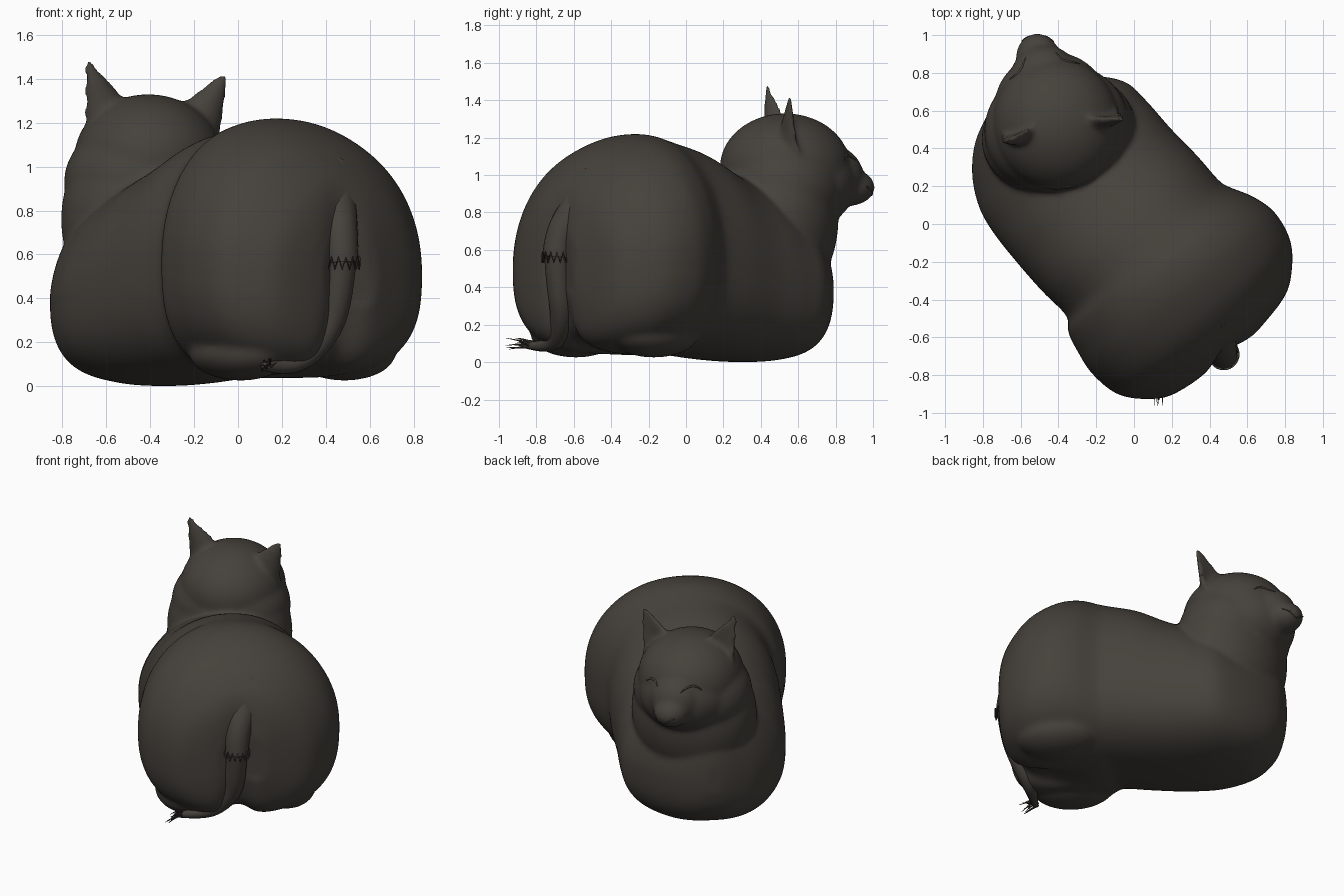
import bpy, bmesh, math, random
from mathutils import Vector
from mathutils.bvhtree import BVHTree

random.seed(4)
cube = bpy.data.objects.get("Cube")
if cube:
    bpy.data.objects.remove(cube)

fur = bpy.data.materials.new("dark_brown_grey")
fur.use_nodes = True
fur.diffuse_color = (0.06, 0.053, 0.044, 1)
fur.node_tree.nodes["Principled BSDF"].inputs["Base Color"].default_value = fur.diffuse_color

ALONG = Vector((-0.66, 0.75, 0)).normalized()    # rump to chest
ACROSS = Vector((ALONG.y, -ALONG.x, 0))
FACE = Vector((-0.22, 0.97, 0)).normalized()     # where the head looks
SIDE = Vector((FACE.y, -FACE.x, 0))
UP = Vector((0, 0, 1))


def add_object(name, data):
    obj = bpy.data.objects.new(name, data)
    bpy.context.collection.objects.link(obj)
    data.materials.append(fur)
    return obj


def clamp(value):
    return max(0, min(1, value))


def signed_power(value, power):
    return math.copysign(abs(value) ** power, value)


def bridge_rings(bm, rings):
    """Skin a list of vertex rings and cap both ends."""
    count = len(rings[0])
    faces = [bm.faces.new(rings[0]), bm.faces.new(rings[-1])]
    for low, high in zip(rings, rings[1:]):
        for i in range(count):
            j = (i + 1) % count
            faces.append(bm.faces.new((low[i], low[j], high[j], high[i])))
    bmesh.ops.recalc_face_normals(bm, faces=faces)


def spline_through(rows, steps):
    """Catmull-Rom interpolation of rows of numbers."""
    rows = [Vector(row) for row in rows]
    result = []
    for i in range(len(rows) - 1):
        a, b = rows[max(i - 1, 0)], rows[i]
        c, d = rows[i + 1], rows[min(i + 2, len(rows) - 1)]
        for s in range(steps):
            t = s / steps
            result.append(0.5 * (2 * b + (c - a) * t + (2 * a - 5 * b + 4 * c - d) * t ** 2
                                 + (3 * b - a - 3 * c + d) * t ** 3))
    return result + [rows[-1]]


def blob(bm, centre, radii, forward=FACE, right=SIDE):
    ball = bmesh.ops.create_icosphere(bm, subdivisions=5, radius=1)
    for vert in ball["verts"]:
        a, b, c = (k * r for k, r in zip(vert.co, radii))
        vert.co = Vector(centre) + forward * a + right * b + UP * c


def ear(bm, base, tip, inner, width):
    """Crescent sections tapering to a tip, hollow towards the face."""
    base, tip = Vector(base), Vector(tip)
    inner = Vector(inner).normalized()
    across = inner.cross(tip - base).normalized()
    steps, rings, half = 14, [], 8
    for s in range(steps + 1):
        t = s / steps
        w = width * (1 - t) + 0.016
        ring = []
        for i in range(2 * half):
            a = math.pi * i / half
            bulge = math.sin(a)
            depth = -0.85 * bulge if bulge > 0 else 0.3 * bulge * min(1, 3 * t) * (1 - t)
            ring.append(bm.verts.new(base.lerp(tip, t) + across * w * math.cos(a) + inner * w * depth))
        rings.append(ring)
    bridge_rings(bm, rings)


def tube(name, points, radius, radii=None, cyclic=False, kind="NURBS"):
    curve = bpy.data.curves.new(name, "CURVE")
    curve.dimensions = "3D"
    curve.bevel_depth = radius
    curve.bevel_resolution = 3
    curve.use_fill_caps = True
    spline = curve.splines.new(kind)
    spline.points.add(len(points) - 1)
    for i, p in enumerate(points):
        spline.points[i].co = (*p, 1)
        spline.points[i].radius = radii[i] if radii else 1
    spline.use_cyclic_u = cyclic
    if kind == "NURBS":
        spline.use_endpoint_u = True
        spline.order_u = 3
        spline.resolution_u = 8
    add_object(name, curve)


# Trunk sections from rump to chest: position, left, right, top, bottom
sections = [
    (-0.86, -0.12, 0.10, 0.68, 0.36), (-0.82, -0.42, 0.33, 0.86, 0.18),
    (-0.75, -0.55, 0.45, 0.99, 0.09), (-0.62, -0.66, 0.56, 1.12, 0.05),
    (-0.45, -0.69, 0.60, 1.20, 0.035), (-0.31, -0.67, 0.57, 1.22, 0.035),
    (-0.20, -0.64, 0.515, 1.20, 0.04), (-0.13, -0.59, 0.49, 1.18, 0.05),
    (0.05, -0.60, 0.49, 1.13, 0.03), (0.25, -0.60, 0.48, 1.03, 0.01),
    (0.45, -0.59, 0.48, 0.95, 0.0), (0.60, -0.56, 0.46, 0.90, 0.01),
    (0.75, -0.48, 0.34, 0.84, 0.04), (0.87, -0.36, 0.20, 0.77, 0.11),
    (0.94, -0.22, 0.08, 0.68, 0.21), (0.97, -0.12, -0.02, 0.52, 0.33),
]
bm = bmesh.new()
rings = []
for u, left, right, top, bottom in spline_through(sections, 5):
    middle = bottom + 0.45 * (top - bottom)
    rear = clamp((-0.3 - u) / 0.3)
    ring = []
    for i in range(72):
        a = math.tau * i / 72
        upper = math.sin(a) > 0
        power = 0.95 + 0.3 * clamp((u - 0.35) / 0.3) if upper else 0.75
        v = (left + right) / 2 + (right - left) / 2 * signed_power(math.cos(a), min(power, 0.95))
        z = middle + (top - middle if upper else middle - bottom) * signed_power(math.sin(a), power)
        # shallow cleft between the haunches, under the tail
        groove = math.exp(-((v + 0.09) / 0.09) ** 2) * rear
        u_in = u + 0.06 * groove * clamp((0.95 - z) / 0.4)
        z += 0.06 * groove * clamp((0.4 - z) / 0.2)
        ring.append(bm.verts.new(ALONG * u_in + ACROSS * v + UP * z))
    rings.append(ring)
bridge_rings(bm, rings)

# Hind feet
for v in (-0.38, 0.25):
    blob(bm, ALONG * -0.45 + ACROSS * v + UP * 0.15, (0.27, 0.20, 0.125), ALONG, ACROSS)

# Neck and head
for centre, radii in (
    ((-0.40, 0.48, 0.76), (0.33, 0.41, 0.46)),     # neck
    ((-0.41, 0.51, 0.93), (0.34, 0.385, 0.30)),    # ruff
    ((-0.41, 0.53, 1.04), (0.35, 0.335, 0.29)),    # skull
    ((-0.44, 0.63, 0.96), (0.28, 0.30, 0.25)),     # cheeks
    ((-0.475, 0.77, 0.99), (0.18, 0.18, 0.17)),    # bridge
    ((-0.505, 0.87, 0.935), (0.14, 0.12, 0.10)),   # muzzle
):
    blob(bm, centre, radii)

# Ears
ear(bm, (-0.56, 0.55, 1.12), (-0.69, 0.435, 1.485), (-0.4, 0.9, 0.2), 0.155)
ear(bm, (-0.24, 0.61, 1.12), (-0.055, 0.56, 1.425), (0.0, 0.98, 0.2), 0.155)

# Fuse everything into one soft skin
mesh = bpy.data.meshes.new("body")
bm.to_mesh(mesh)
bm.free()
body = add_object("body", mesh)
remesh = body.modifiers.new("fuse", "REMESH")
remesh.mode = "VOXEL"
remesh.voxel_size = 0.014
remesh.use_smooth_shade = True
soften = body.modifiers.new("soften", "SMOOTH")
soften.factor = 0.5
soften.iterations = 14

skin = BVHTree.FromObject(body, bpy.context.evaluated_depsgraph_get())


def on_face(side, z):
    """Point on the skin of the face at a sideways offset and height."""
    start = Vector((-0.41, 0.53, 0)) + SIDE * side + UP * z + FACE * 2
    hit = skin.ray_cast(start, -FACE)[0]
    return hit if hit else start - FACE * 1.7


# Closed eyelids and mouth line
for name, sign in (("right_eyelid", 1), ("left_eyelid", -1)):
    arc = []
    for i in range(9):
        t = i / 4 - 1
        arc.append(on_face(sign * 0.135 + t * 0.055, 1.11 - 0.03 * t * t))
    tube(name, arc, 0.007, [0.4 + 0.6 * math.sin(math.pi * i / 8) for i in range(9)])
tube("mouth", [on_face(s * 0.02, 0.89 + 0.012 * abs(s)) for s in range(-4, 5)], 0.005)

# Tail with a wider upper sleeve
tube("tail_root", [(0.42, -0.47, 0.98), (0.45, -0.58, 0.82), (0.47, -0.68, 0.68), (0.475, -0.69, 0.56)],
     0.08, [1.3, 1.2, 1.0, 0.97])
tail_path = [(0.475, -0.69, 0.60), (0.46, -0.68, 0.42), (0.42, -0.66, 0.26),
             (0.31, -0.68, 0.12), (0.20, -0.76, 0.08), (0.12, -0.84, 0.09)]
tube("tail", tail_path, 0.07, [1.0, 0.98, 0.9, 0.72, 0.45, 0.3])

# Ragged rim where the sleeve ends
rim = []
for i in range(28):
    a = math.tau * i / 28
    rim.append((0.475 + 0.078 * math.cos(a), -0.69 + 0.078 * math.sin(a), 0.56 + 0.025 * (-1) ** i))
tube("tail_rim", rim, 0.006, cyclic=True, kind="POLY")

# Loose hairs at the tail tip
root = Vector(tail_path[-1])
for i in range(14):
    spread = Vector((random.uniform(-0.02, 0.04), random.uniform(-0.15, -0.06), random.uniform(-0.02, 0.04)))
    start = root + Vector((random.uniform(-0.015, 0.03), 0.02, random.uniform(-0.02, 0.02)))
    tube("tail_hair", [start, start + spread * 0.5 + UP * 0.008, start + spread], 0.006, [1, 0.7, 0.2])
